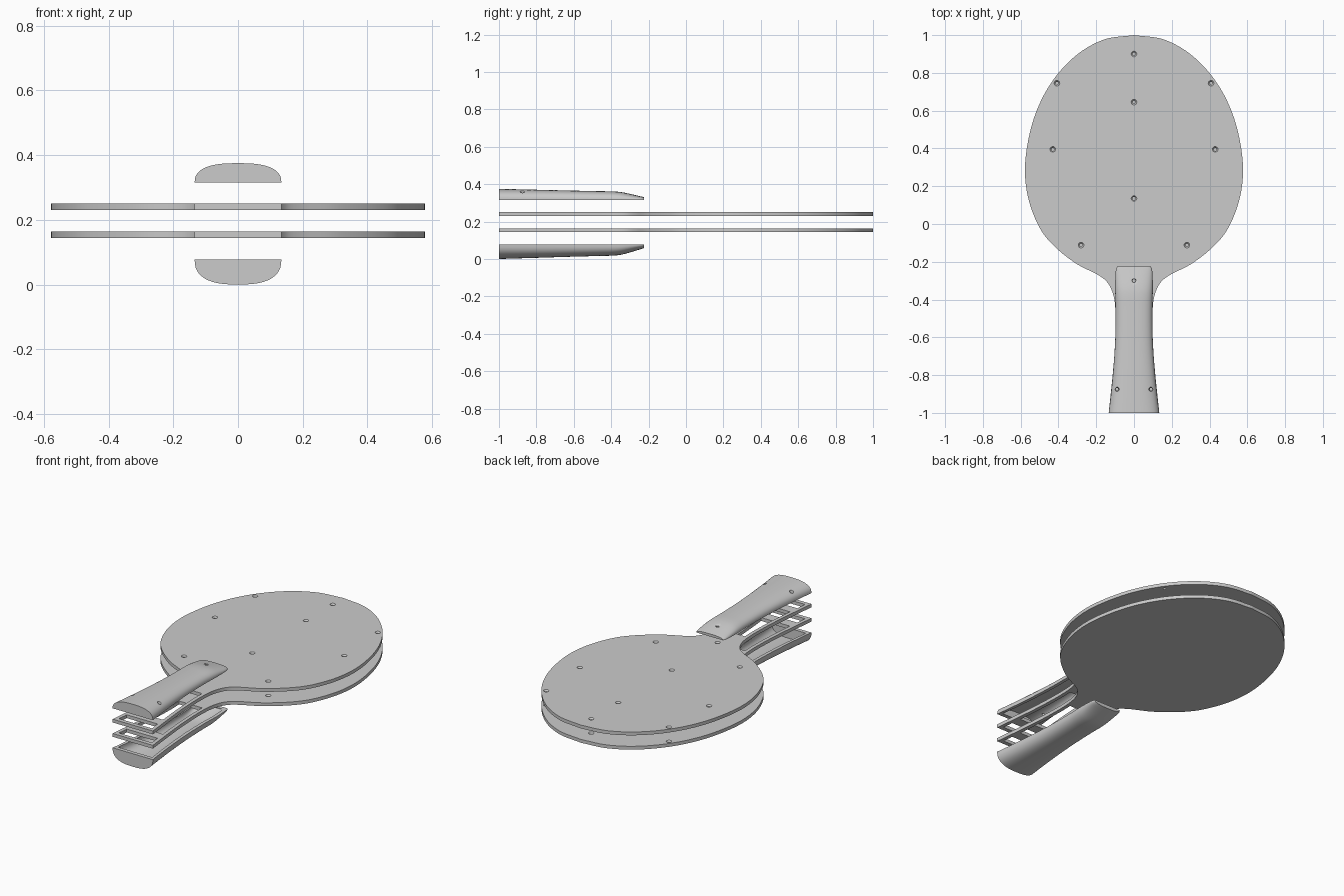
import bpy, bmesh, math
from mathutils import Vector
from mathutils.geometry import interpolate_bezier

cube = bpy.data.objects.get("Cube")
if cube:
    bpy.data.objects.remove(cube)

grey = bpy.data.materials.new("plain grey")
grey.use_nodes = True
COLOR = (0.6, 0.6, 0.6, 1)
grey.diffuse_color = COLOR
grey.node_tree.nodes["Principled BSDF"].inputs["Base Color"].default_value = COLOR


def make_object(name, bm):
    bmesh.ops.recalc_face_normals(bm, faces=bm.faces)
    mesh = bpy.data.meshes.new(name)
    bm.to_mesh(mesh)
    bm.free()
    mesh.materials.append(grey)
    obj = bpy.data.objects.new(name, mesh)
    bpy.context.collection.objects.link(obj)
    return obj


def smooth_path(pts, steps=8):
    """Smooth curve through the points."""
    p = [Vector(q) for q in pts]
    p = [2 * p[0] - p[1]] + p + [2 * p[-1] - p[-2]]
    out = []
    for a, b, c, d in zip(p, p[1:], p[2:], p[3:]):
        out += interpolate_bezier(b, b + (c - a) / 6, c - (d - b) / 6, c, steps + 1)[:-1]
    return out + [p[-2]]


def cut(obj, cutters):
    """Subtract the cutters and remove them."""
    for c in cutters:
        mod = obj.modifiers.new("cut", 'BOOLEAN')
        mod.operation, mod.solver, mod.object = 'DIFFERENCE', 'EXACT', c
    bpy.context.view_layer.update()
    deps = bpy.context.evaluated_depsgraph_get()
    mesh = bpy.data.meshes.new_from_object(obj.evaluated_get(deps))
    obj.modifiers.clear()
    obj.data = mesh
    for c in cutters:
        bpy.data.objects.remove(c)


def shade(obj, angle=30):
    bpy.ops.object.select_all(action='DESELECT')
    obj.select_set(True)
    bpy.context.view_layer.objects.active = obj
    bpy.ops.object.shade_smooth_by_angle(angle=math.radians(angle))


def prism(name, outline, z0, z1):
    bm = bmesh.new()
    face = bm.faces.new([bm.verts.new((x, y, z0)) for x, y in outline])
    ext = bmesh.ops.extrude_face_region(bm, geom=[face])
    verts = [v for v in ext["geom"] if isinstance(v, bmesh.types.BMVert)]
    bmesh.ops.translate(bm, vec=(0, 0, z1 - z0), verts=verts)
    return make_object(name, bm)


def screw_cutter(x, y, top, depth, r=0.008, head=0.015):
    """Countersunk hole: a wide head over a narrow shaft."""
    bm = bmesh.new()
    rings = []
    for rad, z in ((head, top + 0.01), (head, top), (r, top - 0.009), (r, top - depth)):
        rings.append([bm.verts.new((x + rad * math.cos(i * math.tau / 16),
                                    y + rad * math.sin(i * math.tau / 16), z)) for i in range(16)])
    for a, b in zip(rings, rings[1:]):
        for i in range(16):
            j = (i + 1) % 16
            bm.faces.new((a[i], a[j], b[j], b[i]))
    bm.faces.new(rings[0])
    bm.faces.new(rings[-1])
    return make_object("screw_cutter", bm)


# Blade plates with a framed handle
HALF = [(0, 1), (0.16, 0.976), (0.31, 0.89), (0.44, 0.745), (0.53, 0.56), (0.575, 0.34),
        (0.565, 0.16), (0.51, 0), (0.434, -0.106), (0.312, -0.206), (0.19, -0.27),
        (0.137, -0.315), (0.106, -0.39), (0.097, -0.5), (0.101, -0.65), (0.113, -0.8), (0.134, -1)]
half = smooth_path(HALF)
outline = [(p.x, p.y) for p in half] + [(-p.x, p.y) for p in reversed(half[1:])]

SCREWS = [(0, 0.9), (0, 0.645), (0, 0.135), (0, -0.3)]
SCREWS += [(s * x, y) for x, y in ((0.408, 0.745), (0.43, 0.395), (0.28, -0.112)) for s in (-1, 1)]


def handle_width(y):
    return min(half, key=lambda p: abs(p.y - y)).x


def handle_opening(y0, y1, z0, z1, wall=0.022):
    ys = [y0 + (y1 - y0) * i / 6 for i in range(7)]
    side = [(handle_width(y) - wall, y) for y in ys]
    return prism("opening_cutter", side + [(-x, y) for x, y in reversed(side)], z0, z1)


for name, z0, z1, depth in (("upper_plate", 0.23, 0.25, 0.04), ("lower_plate", 0.144, 0.164, 0.014)):
    plate = prism(name, outline, z0, z1)
    cutters = [screw_cutter(x, y, z1, depth) for x, y in SCREWS]
    cutters += [handle_opening(a, b, z0 - 0.02, z1 + 0.02) for a, b in ((-0.975, -0.91), (-0.85, -0.45))]
    cut(plate, cutters)
    shade(plate)


# Domed grip halves, flared at the butt and sloped at the blade end
GRIP = [(-1, 0.134, 1), (-0.9, 0.122, 0.96), (-0.75, 0.108, 0.9), (-0.6, 0.099, 0.84),
        (-0.45, 0.097, 0.79), (-0.38, 0.099, 0.76), (-0.33, 0.1, 0.66),
        (-0.25, 0.097, 0.36), (-0.225, 0.089, 0.26)]


def dome(name, base, height, inset=0.0):
    """Loft flattened arches along the handle; negative height points down."""
    bm = bmesh.new()
    sign = math.copysign(1, height)
    n = 24
    sections = []
    for y, w, h in smooth_path(GRIP, 4):
        y = -0.61 + (y + 0.61) * (1 - inset * 3)
        w, h = w - inset, max(abs(height) * h - inset * 0.8, 0.003)
        ring = []
        for i in range(n + 1):
            c, s = math.cos(math.pi * i / n), math.sin(math.pi * i / n)
            x = math.copysign(abs(c) ** 0.75, c) * w
            ring.append(bm.verts.new((x, y, base + sign * h * max(s, 0) ** 0.8)))
        if inset:
            for i in (n, 0):
                ring.append(bm.verts.new((ring[i].co.x, y, base - sign * 0.01)))
        sections.append(ring)
    count = len(sections[0])
    for a, b in zip(sections, sections[1:]):
        for i in range(count):
            j = (i + 1) % count
            bm.faces.new((a[i], a[j], b[j], b[i]))
    bm.faces.new(sections[0])
    bm.faces.new(sections[-1])
    return make_object(name, bm)


upper = dome("upper_grip", 0.315, 0.06)
cut(upper, [dome("cavity_cutter", 0.315, 0.06, 0.02), screw_cutter(0, -0.3, 0.354, 0.06, 0.009, 0.019)]
    + [screw_cutter(s * 0.09, -0.875, 0.358, 0.06, 0.007, 0.012) for s in (-1, 1)])
shade(upper, 40)

lower = dome("lower_grip", 0.078, -0.078)
cut(lower, [dome("cavity_cutter", 0.078, -0.078, 0.02)])
shade(lower, 40)
